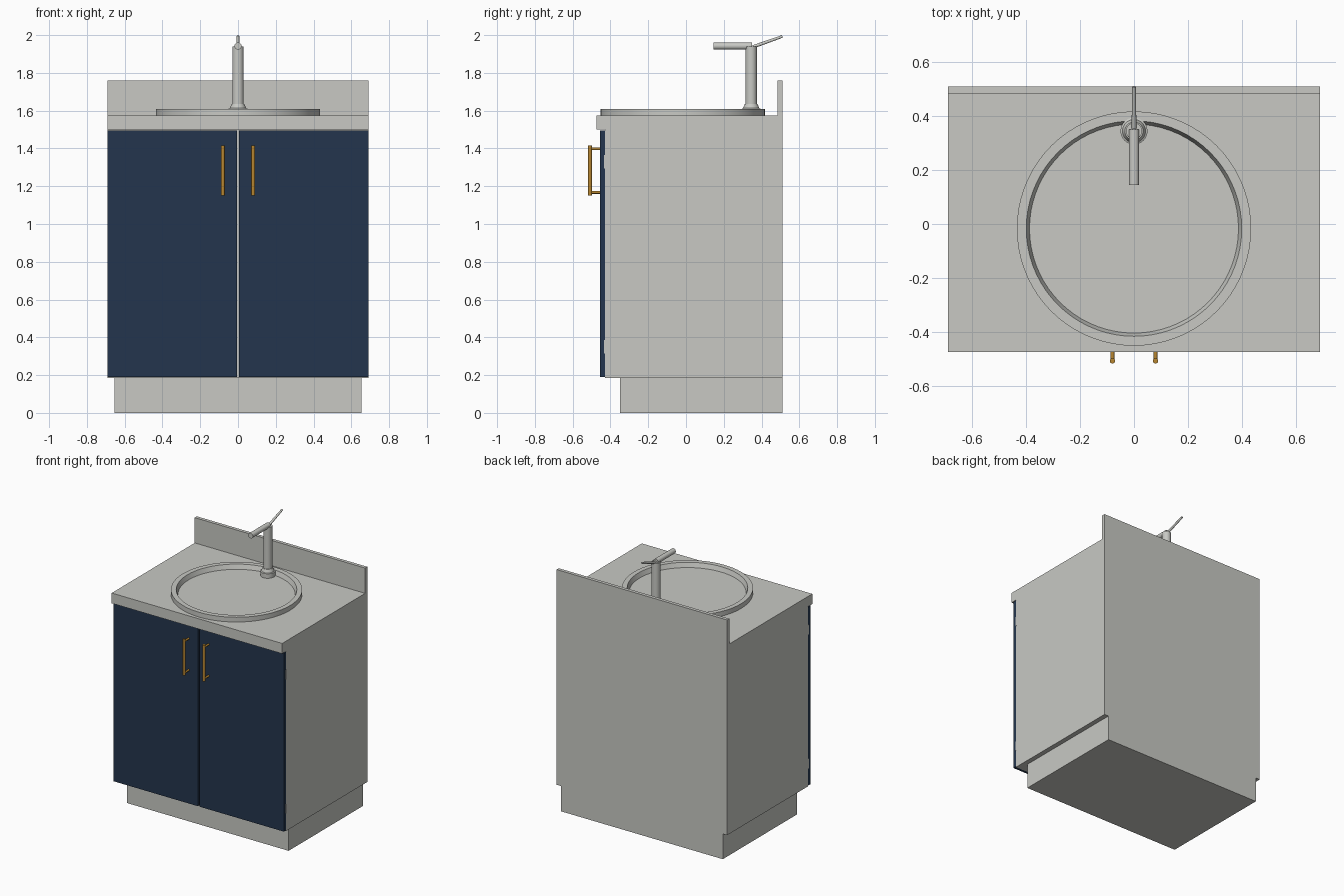
import bpy
import bmesh
import math
from mathutils import Vector

cube = bpy.data.objects.get("Cube")
if cube:
    bpy.data.objects.remove(cube, do_unlink=True)


def material(name, rgb):
    mat = bpy.data.materials.new(name)
    mat.use_nodes = True
    mat.diffuse_color = (*rgb, 1)
    mat.node_tree.nodes["Principled BSDF"].inputs["Base Color"].default_value = (*rgb, 1)
    return mat


GREY = material("warm_grey", (0.578, 0.584, 0.552))
NAVY = material("navy_blue", (0.017, 0.036, 0.075))
BRASS = material("brass", (0.48, 0.24, 0.03))


def finish(name, bm, mat, smooth=False):
    bmesh.ops.recalc_face_normals(bm, faces=bm.faces)
    mesh = bpy.data.meshes.new(name)
    bm.to_mesh(mesh)
    bm.free()
    mesh.materials.append(mat)
    obj = bpy.data.objects.new(name, mesh)
    bpy.context.collection.objects.link(obj)
    if smooth:
        bpy.ops.object.select_all(action="DESELECT")
        obj.select_set(True)
        bpy.context.view_layer.objects.active = obj
        bpy.ops.object.shade_smooth_by_angle(angle=math.radians(30))
    return obj


def box(name, x, y, z, mat):
    """Box given by its (min, max) range on each axis."""
    bm = bmesh.new()
    bmesh.ops.create_cube(bm, size=1)
    for v in bm.verts:
        v.co = [r[0] if c < 0 else r[1] for c, r in zip(v.co, (x, y, z))]
    return finish(name, bm, mat)


def rod(name, start, end, r1, r2, mat, sides=24):
    """Round bar, optionally tapered, between two points."""
    a, b = Vector(start), Vector(end)
    bm = bmesh.new()
    bmesh.ops.create_cone(bm, cap_ends=True, segments=sides, radius1=r1,
                          radius2=r2, depth=(b - a).length)
    bm.transform((b - a).to_track_quat("Z", "Y").to_matrix().to_4x4())
    bmesh.ops.translate(bm, verts=bm.verts, vec=(a + b) / 2)
    return finish(name, bm, mat, True)


def lathe(name, profile, y, mat, steps):
    """Spin an (r, z) profile around a vertical axis at x = 0."""
    bm = bmesh.new()
    verts = [bm.verts.new((r, y, z)) for r, z in profile]
    edges = [bm.edges.new(pair) for pair in zip(verts, verts[1:])]
    bmesh.ops.spin(bm, geom=verts + edges, cent=(0, y, 0), axis=(0, 0, 1),
                   angle=math.tau, steps=steps, use_duplicate=False)
    bmesh.ops.remove_doubles(bm, verts=bm.verts, dist=0.0001)
    return finish(name, bm, mat, True)


# Cabinet body, plinth and worktop
W, BACK, TOP = 0.69, 0.51, 1.575
box("plinth", (-0.655, 0.655), (-0.35, BACK), (0, 0.185), GREY)
box("cabinet", (-W, W), (-0.428, BACK), (0.185, 1.5), GREY)
box("countertop", (-W, W), (-0.475, BACK), (1.5, TOP), GREY)
box("backsplash", (-W, W), (0.485, BACK), (TOP, 1.76), GREY)

# Doors with bar handles and hinge plates
for side, s in (("left", 1), ("right", -1)):
    box(side + "_door", sorted((0.006 * s, W * s)), (-0.455, -0.428), (0.19, 1.495), NAVY)
    x = 0.08 * s
    rod(side + "_handle_bar", (x, -0.508, 1.15), (x, -0.508, 1.415), 0.01, 0.01, BRASS)
    for place, z in (("lower", 1.167), ("upper", 1.398)):
        rod(f"{side}_{place}_handle_post", (x, -0.508, z), (x, -0.45, z), 0.007, 0.007, BRASS)
    for place, z in (("lower", 0.35), ("upper", 1.33)):
        box(f"{side}_{place}_hinge", sorted((0.66 * s, 0.691 * s)),
            (-0.434, -0.424), (z - 0.035, z + 0.035), GREY)

# Round basin with a raised rim and shallow floor
lathe("basin", [(0.435, TOP), (0.435, 1.61), (0.4, 1.61), (0.388, 1.577), (0, 1.577)],
      -0.017, GREY, 72)

# Tap
Y = 0.345
lathe("tap_base", [(0.05, TOP), (0.05, 1.61), (0.043, 1.613), (0.034, 1.635), (0, 1.635)],
      Y, GREY, 32)
rod("tap_column", (0, Y, 1.62), (0, Y, 1.94), 0.03, 0.03, GREY, 32)
rod("tap_spout", (0, 0.145, 1.942), (0, 0.35, 1.942), 0.019, 0.019, GREY)
rod("tap_lever", (0, 0.355, 1.938), (0, 0.51, 1.993), 0.009, 0.007, GREY)
